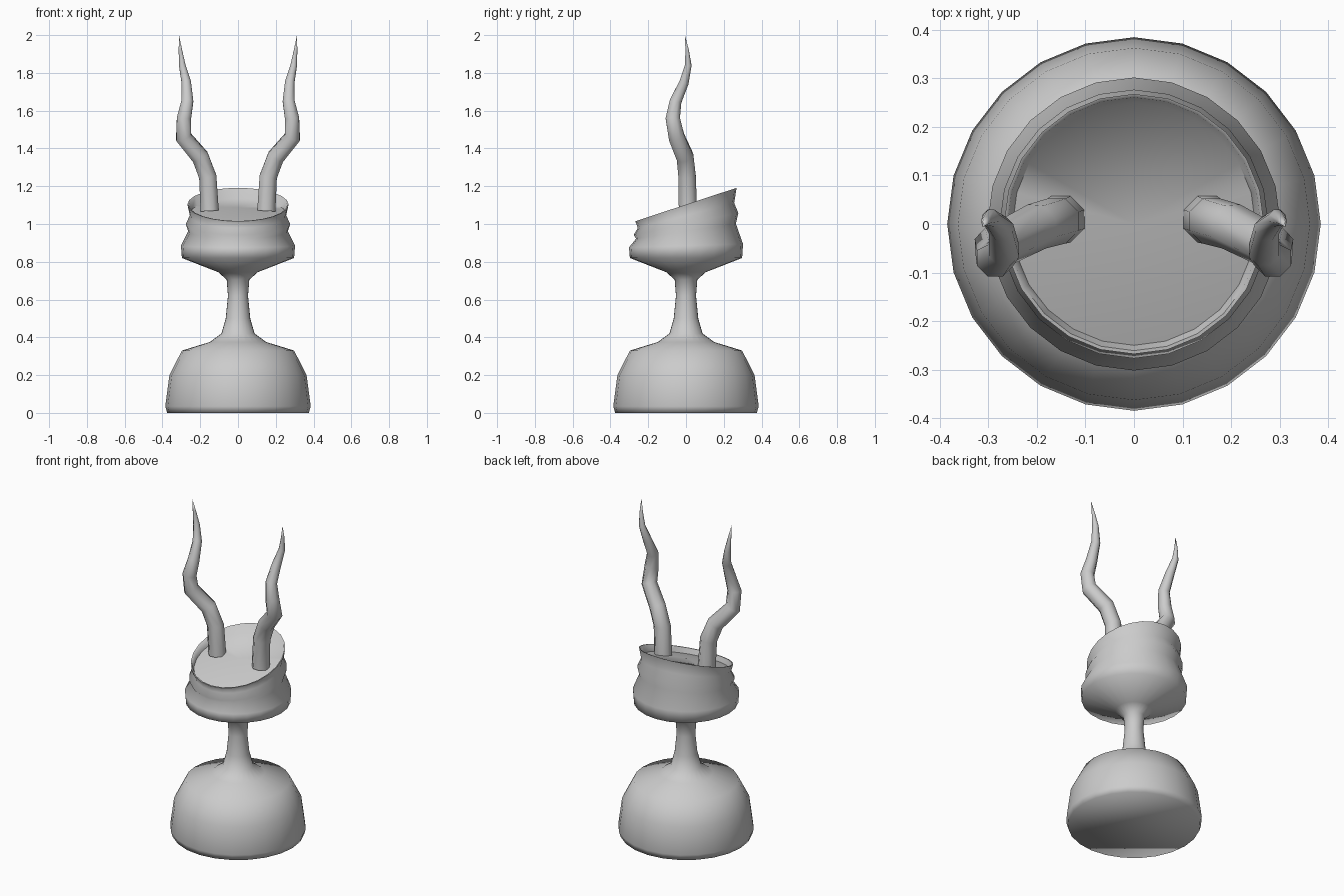
import bpy, bmesh
from math import sin, cos, pi, radians
from mathutils import Vector

if "Cube" in bpy.data.objects:
    bpy.data.objects.remove(bpy.data.objects["Cube"])

SIDES = 24


def finish(bm, name, angle):
    bmesh.ops.recalc_face_normals(bm, faces=bm.faces[:])
    mesh = bpy.data.meshes.new(name)
    bm.to_mesh(mesh)
    bm.free()
    ob = bpy.data.objects.new(name, mesh)
    bpy.context.collection.objects.link(ob)
    bpy.ops.object.select_all(action='DESELECT')
    ob.select_set(True)
    bpy.context.view_layer.objects.active = ob
    bpy.ops.object.shade_smooth_by_angle(angle=radians(angle))
    return ob


def bridge(bm, rings):
    for a, b in zip(rings, rings[1:]):
        n = len(a)
        for i in range(n):
            j = (i + 1) % n
            bm.faces.new((a[i], a[j], b[j], b[i]))


def fan(bm, ring, point):
    tip = bm.verts.new(point)
    for i in range(len(ring)):
        bm.faces.new((ring[i], ring[(i + 1) % len(ring)], tip))


def lathe(name, profile, top):
    """Profile points are (radius, height, tilt slope towards the back)."""
    bm = bmesh.new()
    rings = []
    for r, z, slope in profile:
        ring = []
        for i in range(SIDES):
            a = 2 * pi * i / SIDES
            ring.append(bm.verts.new((r * cos(a), r * sin(a), z + slope * r * sin(a))))
        rings.append(ring)
    bridge(bm, rings)
    bm.faces.new(rings[0])
    fan(bm, rings[-1], (0, 0, top))
    return finish(bm, name, 75)


def horn(name, path, side, tip, sides=8):
    """Tapered tube through (x, y, z, radius) points, closed to a point."""
    bm = bmesh.new()
    pts = [Vector(p[:3]) for p in path] + [Vector(tip)]
    rings = []
    for k, p in enumerate(path):
        tangent = pts[k + 1] - pts[max(k - 1, 0)]
        q = Vector((0, 0, 1)).rotation_difference(tangent)
        ring = []
        for i in range(sides):
            a = 2 * pi * (i + 0.5) / sides
            v = pts[k] + q @ Vector((p[3] * cos(a), p[3] * sin(a), 0))
            ring.append(bm.verts.new((v.x * side, v.y, v.z)))
        rings.append(ring)
    bridge(bm, rings)
    bm.faces.new(rings[0])
    fan(bm, rings[-1], (tip[0] * side, tip[1], tip[2]))
    return finish(bm, name, 75)


# Turned pedestal and head with progressively tilted collar rings
lathe("pedestal_and_head", [
    (0.375, 0.0, 0), (0.385, 0.035, 0), (0.363, 0.20, 0), (0.297, 0.33, 0),
    (0.15, 0.375, 0), (0.088, 0.42, 0), (0.065, 0.50, 0), (0.053, 0.62, 0),
    (0.06, 0.705, 0), (0.105, 0.745, 0), (0.297, 0.82, 0),
    (0.302, 0.885, 0.03), (0.264, 0.962, 0.15), (0.277, 1.0, 0.21),
    (0.255, 1.045, 0.26), (0.268, 1.103, 0.33),
    # inside of the rim, down to the edge of the sunken top
    (0.261, 1.102, 0.33), (0.25, 1.06, 0.30)], 1.087)

# Pair of wavy horns
PATH = [(0.15, 0.01, 1.07, 0.052), (0.16, 0.006, 1.25, 0.05),
        (0.20, -0.005, 1.355, 0.049), (0.288, -0.05, 1.46, 0.046),
        (0.286, -0.07, 1.56, 0.041), (0.268, -0.055, 1.65, 0.034),
        (0.274, -0.01, 1.75, 0.027), (0.295, 0.012, 1.84, 0.019),
        (0.305, 0.006, 1.92, 0.010)]
for label, side in (("left", -1), ("right", 1)):
    horn(label + "_horn", PATH, side, (0.312, -0.006, 2.0))
